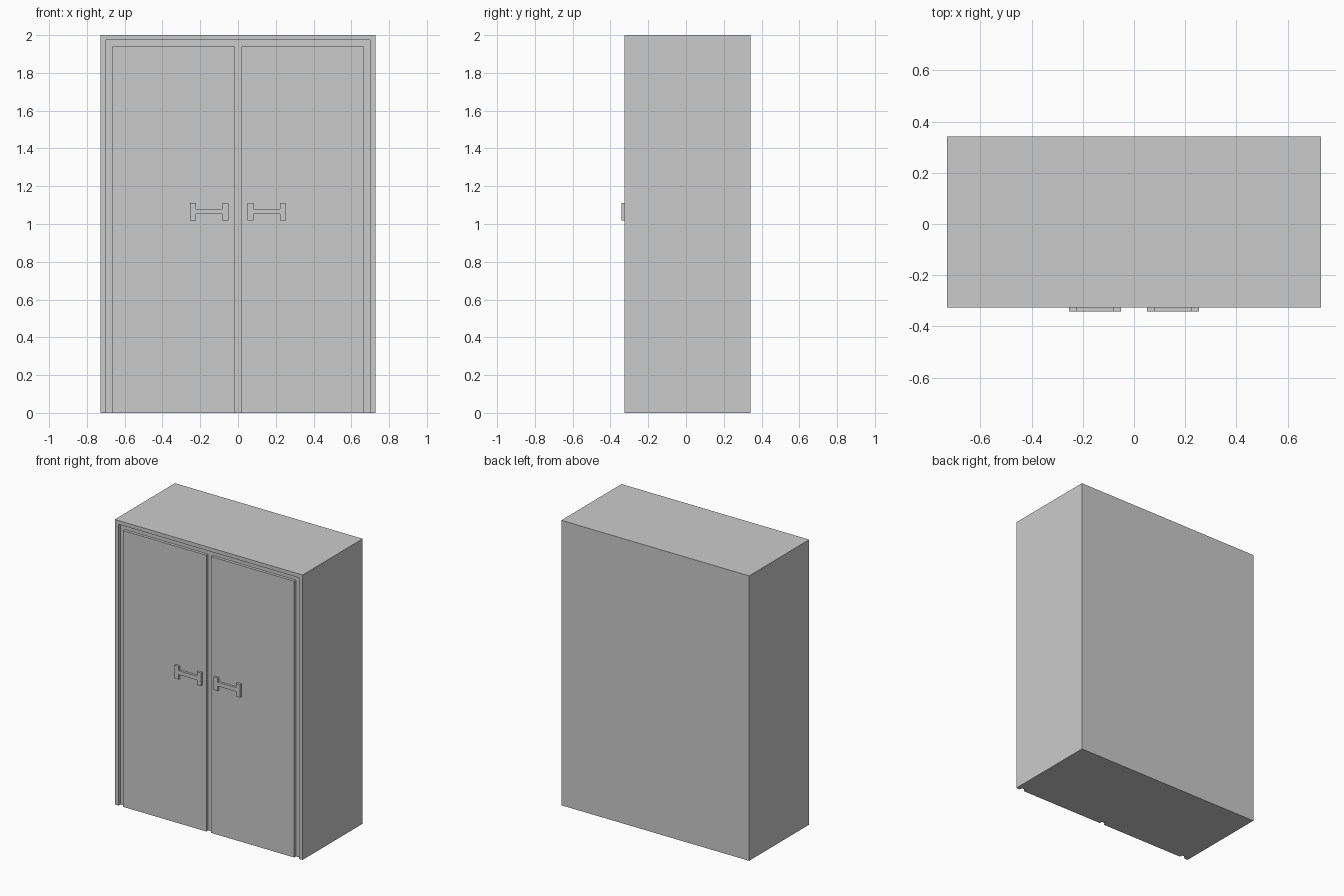
import bpy, bmesh

if "Cube" in bpy.data.objects:
    bpy.data.objects.remove(bpy.data.objects["Cube"])

FRONT, BACK = -0.325, 0.341
HALF_W, HEIGHT = 0.729, 2.0
RECESS = 0.02


def extrude_profile(name, points, y0, y1):
    """Closed x/z outline extruded from y0 (front) to y1 (back)."""
    bm = bmesh.new()
    face = bm.faces.new([bm.verts.new((x, y0, z)) for x, z in points])
    out = bmesh.ops.extrude_face_region(bm, geom=[face])
    verts = [g for g in out["geom"] if isinstance(g, bmesh.types.BMVert)]
    bmesh.ops.translate(bm, verts=verts, vec=(0, y1 - y0, 0))
    bmesh.ops.recalc_face_normals(bm, faces=bm.faces)
    mesh = bpy.data.meshes.new(name)
    bm.to_mesh(mesh)
    bm.free()
    obj = bpy.data.objects.new(name, mesh)
    bpy.context.collection.objects.link(obj)
    return obj


def box(name, x0, x1, z0, z1, y0, y1):
    return extrude_profile(name, [(x0, z0), (x1, z0), (x1, z1), (x0, z1)], y0, y1)


# Carcass with a shallow front recess that leaves a raised rim on the sides and top
carcass = box("carcass", -HALF_W, HALF_W, 0, HEIGHT, FRONT, BACK)
cutter = box("recess_cutter", -0.70, 0.70, -0.1, 1.973, FRONT - 0.1, FRONT + RECESS)
cutter.hide_render = True
mod = carcass.modifiers.new("recess", 'BOOLEAN')
mod.operation = 'DIFFERENCE'
mod.solver = 'EXACT'
mod.object = cutter
bpy.context.view_layer.objects.active = carcass
bpy.ops.object.modifier_apply(modifier=mod.name)
bpy.data.objects.remove(cutter)

# Handle outline: a bar between two taller end plates
xa, xb, plate = 0.05, 0.253, 0.031
z0, z1, bar0, bar1 = 1.018, 1.11, 1.052, 1.08
handle = [(xa, z0), (xa + plate, z0), (xa + plate, bar0), (xb - plate, bar0),
          (xb - plate, z0), (xb, z0), (xb, z1), (xb - plate, z1),
          (xb - plate, bar1), (xa + plate, bar1), (xa + plate, z1), (xa, z1)]

# Doors and handles, mirrored left and right
for side, s in (("left", -1), ("right", 1)):
    box(f"door_{side}", s * 0.018, s * 0.664, 0, 1.939, FRONT, FRONT + RECESS)
    extrude_profile(f"handle_{side}", [(s * x, z) for x, z in handle], -0.341, FRONT)
